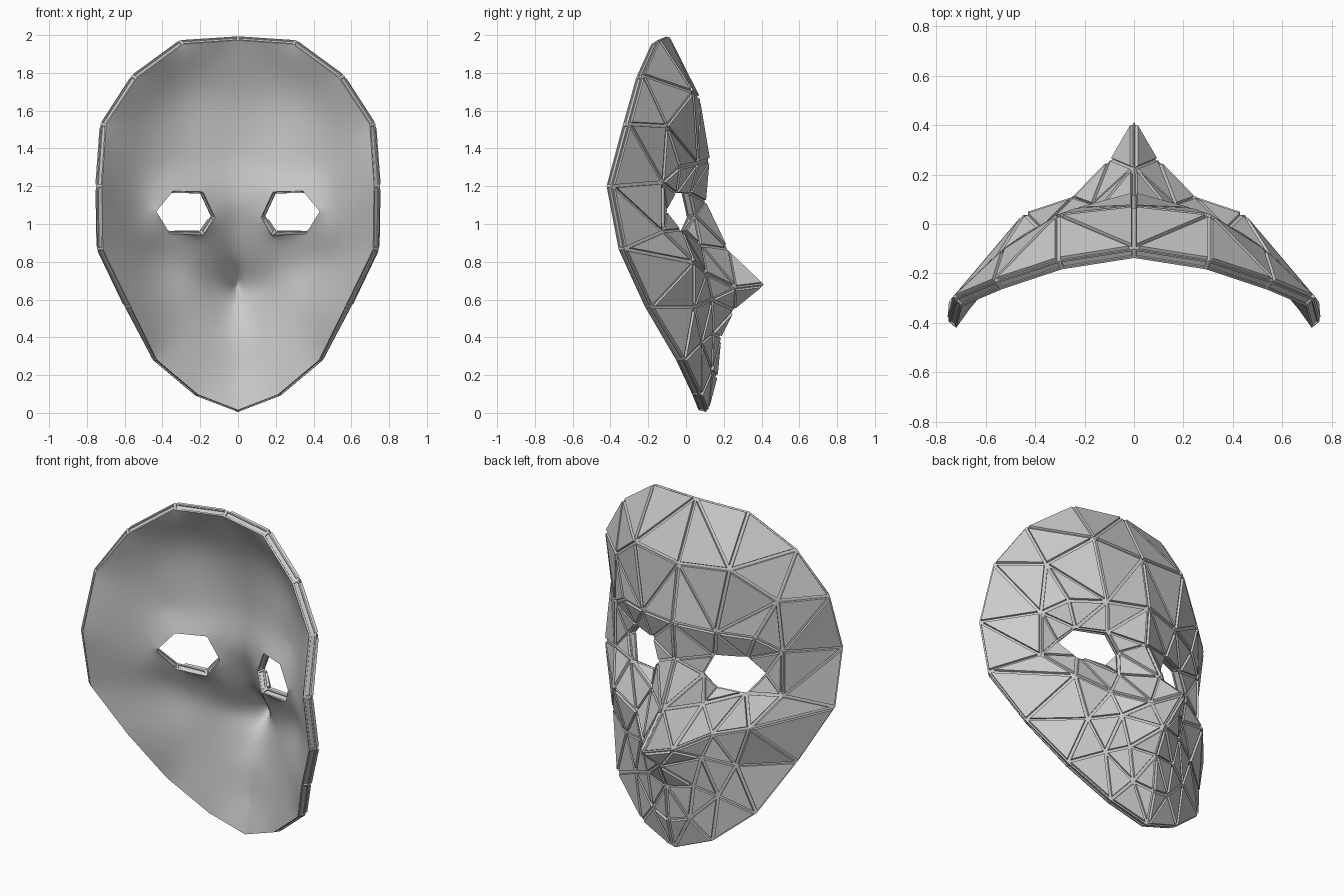
import bpy, bmesh
from mathutils import Vector
from mathutils.geometry import delaunay_2d_cdt

if "Cube" in bpy.data.objects:
    bpy.data.objects.remove(bpy.data.objects["Cube"])

# Right half of the mask, (x, y, z): outer rim from crown to chin
RIM = [(0, -.09, 2.0), (.31, -.14, 1.98), (.57, -.225, 1.79), (.737, -.295, 1.53),
       (.762, -.385, 1.2), (.756, -.32, .87), (.608, -.18, .56), (.457, -.005, .28),
       (.23, .085, .09), (0, .12, .002)]
# Eye opening
EYE = [(.452, -.1, 1.07), (.365, -.05, 1.16), (.205, .025, 1.16),
       (.152, .05, 1.045), (.205, .0, .97), (.378, -.02, .97)]
# Facet corners: forehead and brow, nose, cheeks, mouth and chin
FACE = [(0, .075, 1.67), (.31, .04, 1.7), (.53, -.1, 1.52), (0, .13, 1.34),
        (.24, .065, 1.32), (.55, -.12, 1.22), (.43, -.03, 1.3), (0, .11, 1.12),
        (0, .23, .87), (0, .425, .68), (0, .26, .54), (.1, .265, .66),
        (.17, .08, .89), (.25, .11, .74), (.55, -.12, .96), (.445, .045, .8),
        (.36, .045, .56), (.2, .14, .6), (0, .19, .4), (0, .17, .19),
        (.15, .145, .42), (.27, .085, .37), (.12, .14, .22)]
POINTS = RIM + EYE + FACE
n0, ne = len(RIM), len(EYE)
eye_ids = set(range(n0, n0 + ne))
eye_edges = [(n0 + i, n0 + (i + 1) % ne) for i in range(ne)]
crown_edge = [(0, n0 + ne + 1)]     # crown to upper forehead corner


def half_triangles():
    flat = [Vector((p[0], p[2])) for p in POINTS]
    out = delaunay_2d_cdt(flat, eye_edges + crown_edge, [], 0, 1e-5)
    tris = [[out[3][v][0] for v in f] for f in out[2]]
    return [t for t in tris if not set(t) <= eye_ids]


def base_mesh(offset):
    """Both halves of the faceted sheet, moved along its normals by offset."""
    bm = bmesh.new()
    right = [bm.verts.new(p) for p in POINTS]
    left = [v if v.co.x == 0 else bm.verts.new((-v.co.x, v.co.y, v.co.z)) for v in right]
    for t in half_triangles():
        bm.faces.new([right[i] for i in reversed(t)])
        bm.faces.new([left[i] for i in t])
    bm.normal_update()
    moves = [(v, v.co + v.normal * offset) for v in bm.verts]
    for v, co in moves:
        v.co = co
    bm.normal_update()
    return bm


def finish(bm, name):
    me = bpy.data.meshes.new(name)
    bm.normal_update()
    bm.to_mesh(me)
    bm.free()
    ob = bpy.data.objects.new(name, me)
    bpy.context.collection.objects.link(ob)
    return ob


GROOVE, DEPTH = .013, .055

# Outer facets: every triangle is a raised plate between grooves
bm = base_mesh(-GROOVE)
plates = bm.faces[:]
bmesh.ops.inset_individual(bm, faces=plates, thickness=.008, depth=0, use_even_offset=True)
bmesh.ops.inset_individual(bm, faces=plates, thickness=.001, depth=GROOVE, use_even_offset=True)
finish(bm, "outer_facets")

# Smooth inner lining
bm = base_mesh(-DEPTH)
bmesh.ops.subdivide_edges(bm, edges=bm.edges[:], cuts=3, use_grid_fill=True)
inside = [v for v in bm.verts if not v.is_boundary]
for _ in range(6):
    bmesh.ops.smooth_vert(bm, verts=inside, factor=.5,
                          use_axis_x=True, use_axis_y=True, use_axis_z=True)
bmesh.ops.reverse_faces(bm, faces=bm.faces[:])
for f in bm.faces:
    f.smooth = True
finish(bm, "inner_lining")

# Rim walls around the outline and the eye openings, with a recessed band
top, low = base_mesh(-GROOVE), base_mesh(-DEPTH)
top.verts.ensure_lookup_table()
low.verts.ensure_lookup_table()
top.verts.index_update()
bm = bmesh.new()
for e in top.edges:
    if e.is_boundary:
        loop = e.link_loops[0]
        a, b = loop.vert.index, loop.link_loop_next.vert.index
        corners = [top.verts[b].co, top.verts[a].co, low.verts[a].co, low.verts[b].co]
        bm.faces.new([bm.verts.new(c) for c in corners])
bmesh.ops.remove_doubles(bm, verts=bm.verts[:], dist=1e-5)
bm.normal_update()
walls = bm.faces[:]
bmesh.ops.inset_individual(bm, faces=walls, thickness=.012, depth=0)
bmesh.ops.inset_individual(bm, faces=walls, thickness=.002, depth=-.006)
top.free()
low.free()
finish(bm, "rim_walls")
